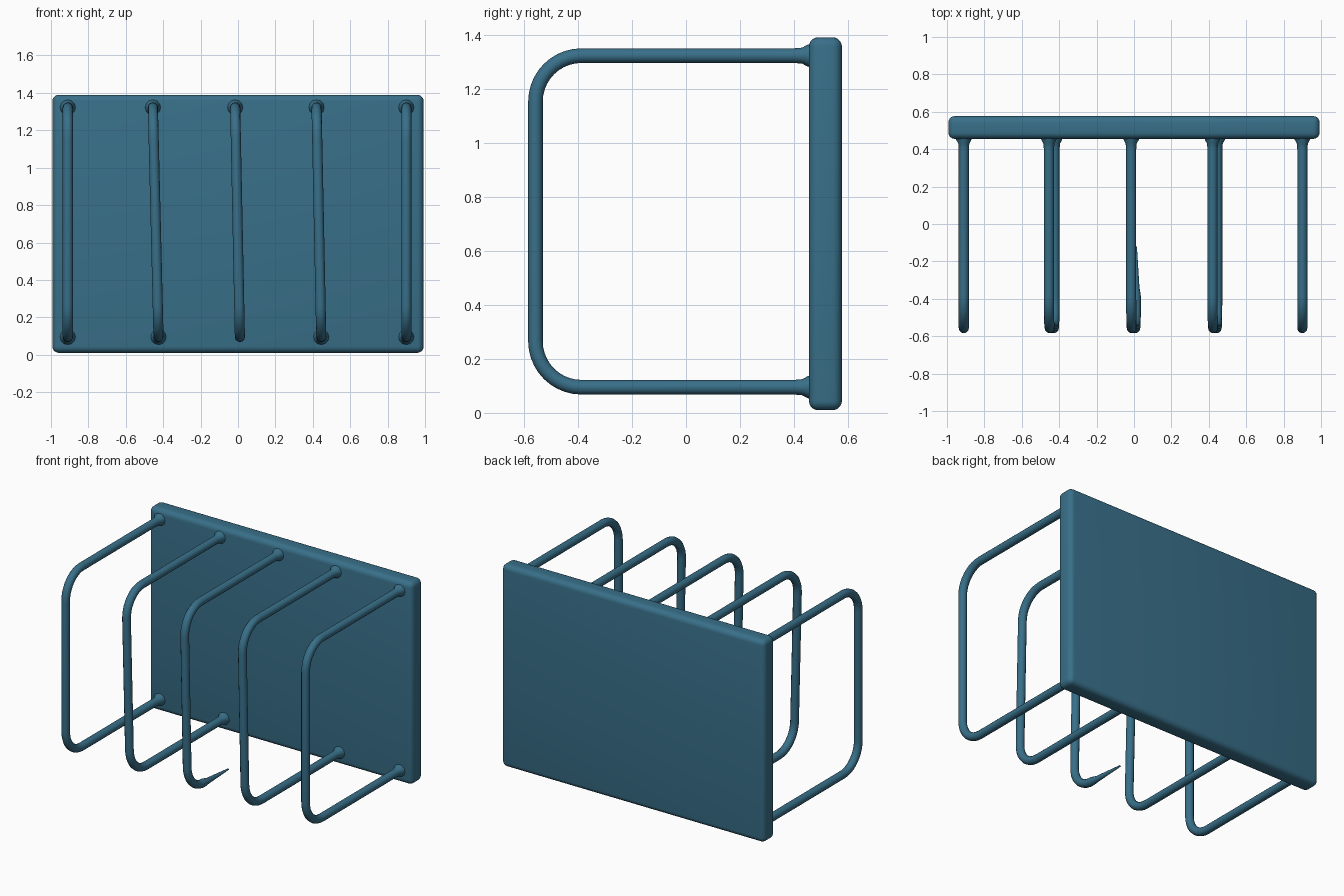
import bpy, math
from mathutils import Vector

if "Cube" in bpy.data.objects:
    bpy.data.objects.remove(bpy.data.objects["Cube"])

mat = bpy.data.materials.new("teal_coating")
mat.diffuse_color = (0.04, 0.16, 0.25, 1)
mat.use_nodes = True
mat.node_tree.nodes["Principled BSDF"].inputs["Base Color"].default_value = mat.diffuse_color

# Layout: panel depth and wire loop extents
PANEL_FRONT, PANEL_BACK = 0.455, 0.577
FRONT, LOW, HIGH = -0.557, 0.095, 1.322
CORNER, WIRE = 0.17, 0.027


def smooth(obj):
    obj.data.materials.append(mat)
    bpy.ops.object.select_all(action='DESELECT')
    obj.select_set(True)
    bpy.context.view_layer.objects.active = obj
    bpy.ops.object.shade_smooth_by_angle(angle=math.radians(40))


# Back panel with softly rounded edges
bpy.ops.mesh.primitive_cube_add(size=1, location=(0, (PANEL_FRONT + PANEL_BACK) / 2, 0.7))
panel = bpy.context.object
panel.name = "back_panel"
panel.scale = (1.985, PANEL_BACK - PANEL_FRONT, 1.38)
bpy.ops.object.transform_apply(location=False, rotation=False, scale=True)
bevel = panel.modifiers.new("rounded_edges", 'BEVEL')
bevel.width, bevel.segments = 0.035, 5
bpy.ops.object.modifier_apply(modifier="rounded_edges")
smooth(panel)


def arc(z_center, start):
    return [(FRONT + CORNER + CORNER * math.cos(a), z_center + CORNER * math.sin(a))
            for a in (math.radians(start + 90 * i / 10) for i in range(11))]


def wire_loop(name, x_top, x_bottom, open_end=None):
    # (y, z, relative thickness), flared where the wire meets the panel
    pts = [(0.48, HIGH, 1.7), (0.45, HIGH, 1.5), (0.43, HIGH, 1.1), (0.40, HIGH, 1)]
    pts += [(y, z, 1) for y, z in arc(HIGH - CORNER, 90) + arc(LOW + CORNER, 180)]
    if open_end is None:
        pts += [(0.40, LOW, 1), (0.43, LOW, 1.1), (0.45, LOW, 1.5), (0.48, LOW, 1.7)]
    else:
        # Lower arm thins out and stops short of the panel
        pts += [(FRONT + 0.22, LOW - 0.005, 0.7), (open_end, LOW - 0.01, 0.2)]
    curve = bpy.data.curves.new(name, 'CURVE')
    curve.dimensions = '3D'
    curve.bevel_depth, curve.bevel_resolution = WIRE, 4
    curve.use_fill_caps = True
    spline = curve.splines.new('POLY')
    spline.points.add(len(pts) - 1)
    for p, (y, z, r) in zip(spline.points, pts):
        t = (HIGH - z) / (HIGH - LOW)
        p.co = (x_top + (x_bottom - x_top) * t, y, z, 1)
        p.radius = r
    obj = bpy.data.objects.new(name, curve)
    bpy.context.collection.objects.link(obj)
    bpy.ops.object.select_all(action='DESELECT')
    obj.select_set(True)
    bpy.context.view_layer.objects.active = obj
    bpy.ops.object.convert(target='MESH')
    smooth(bpy.context.object)


# Five wire divider loops: top x, bottom x, end of the open lower arm if any
loops = [(-0.91, -0.91, None), (-0.455, -0.425, None), (-0.015, 0.01, -0.12),
         (0.42, 0.445, None), (0.9, 0.9, None)]
for i, (xt, xb, end) in enumerate(loops, 1):
    wire_loop(f"wire_loop_{i}", xt, xb, end)
